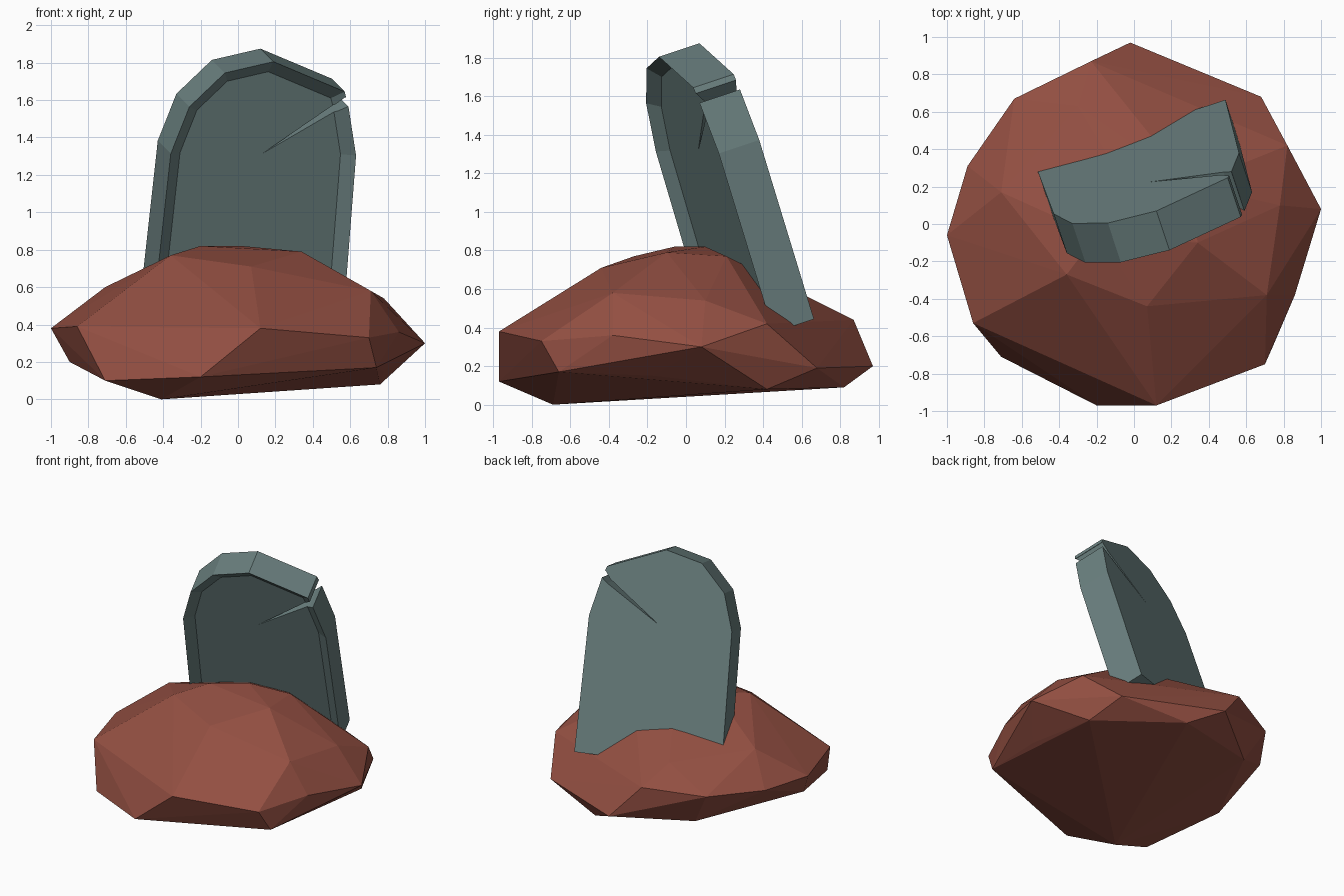
import bpy
import bmesh
from mathutils import Vector

cube = bpy.data.objects.get("Cube")
if cube:
    bpy.data.objects.remove(cube, do_unlink=True)


def make_material(name, color):
    mat = bpy.data.materials.new(name)
    mat.use_nodes = True
    mat.diffuse_color = color
    mat.node_tree.nodes["Principled BSDF"].inputs["Base Color"].default_value = color
    return mat


def make_object(name, bm, mat):
    bmesh.ops.recalc_face_normals(bm, faces=bm.faces[:])
    mesh = bpy.data.meshes.new(name)
    bm.to_mesh(mesh)
    bm.free()
    mesh.materials.append(mat)
    obj = bpy.data.objects.new(name, mesh)
    bpy.context.scene.collection.objects.link(obj)
    return obj


earth = make_material("red brown earth", (0.29, 0.078, 0.054, 1))
slate = make_material("grey green stone", (0.145, 0.215, 0.212, 1))

# Earth mound: a faceted boulder shape wrapped around its corner points
crown = [(-.36, -.27, .77), (.07, -.44, .71), (.34, -.1, .79), (.02, .1, .82),
         (-.2, -.06, .82), (.3, .21, .77), (-.71, .17, .6), (.71, -.38, .58),
         (.78, .1, .54), (-.3, .63, .56)]
rim = [(-1, -.06, .38), (-.86, -.53, .39), (.12, -.97, .38), (.7, -.75, .33),
       (.86, -.38, .36), (1, .08, .3), (.82, .42, .42), (.68, .68, .19),
       (-.02, .97, .2), (-.23, .87, .44), (-.64, .67, .4), (-.89, .31, .38)]
base = [(-.2, -.97, .12), (-.71, -.71, .1), (-.41, -.69, 0), (-.9, -.15, .2),
        (.74, -.66, .17), (.78, -.17, .15), (.76, .42, .08), (.2, .82, .09),
        (-.5, .6, .15), (-.15, -.05, .04), (0, -.41, .05)]
bm = bmesh.new()
for point in crown + rim + base:
    bm.verts.new(point)
hull = bmesh.ops.convex_hull(bm, input=bm.verts[:])
loose = [v for v in bm.verts if not v.link_faces]
bmesh.ops.delete(bm, geom=loose, context="VERTS")
make_object("earth_mound", bm, earth)

# Axes of the leaning slab: across, upward and toward the back
peak = Vector((.12, .07, 1.875))
across = Vector((.95, .31, 0)).normalized()
back = Vector((-.3, .905, .3)).normalized()
up = across.cross(back).normalized()


def prism(profile, near, far):
    """Extrude a slab-plane profile between two depths; returns mesh and front face."""
    bm = bmesh.new()
    front, rear = [[bm.verts.new(peak + across * a + up * b + back * d)
                    for a, b in profile] for d in (near, far)]
    face = bm.faces.new(front)
    bm.faces.new(rear[::-1])
    for i in range(len(profile)):
        j = (i + 1) % len(profile)
        bm.faces.new((front[i], rear[i], rear[j], front[j]))
    bmesh.ops.recalc_face_normals(bm, faces=bm.faces[:])
    return bm, face


# Headstone slab with an arched top and a recessed front panel
outline = [(-.54, -1.5), (-.527, -.516), (-.448, -.253), (-.267, -.063), (0, 0),
           (.417, -.168), (.446, -.25), (.516, -.526), (.535, -1.5)]
bm, front = prism(outline, -.232, 0)
bmesh.ops.inset_region(bm, faces=[front], thickness=.07, depth=-.054,
                       use_even_offset=True)
stone = make_object("headstone", bm, slate)

# Wedge-shaped crack through the upper corner
crack = [(.01, -.53), (.385, -.255), (.425, -.2), (.6, -.2), (.6, -.249),
         (.446, -.251), (.405, -.287)]
bm, _ = prism(crack, -.4, .2)
cutter = make_object("crack_cutter", bm, slate)
cutter.hide_render = True
cut = stone.modifiers.new("crack", "BOOLEAN")
cut.operation = "DIFFERENCE"
cut.solver = "EXACT"
cut.object = cutter
bpy.context.view_layer.objects.active = stone
bpy.ops.object.modifier_apply(modifier=cut.name)
bpy.data.objects.remove(cutter, do_unlink=True)
